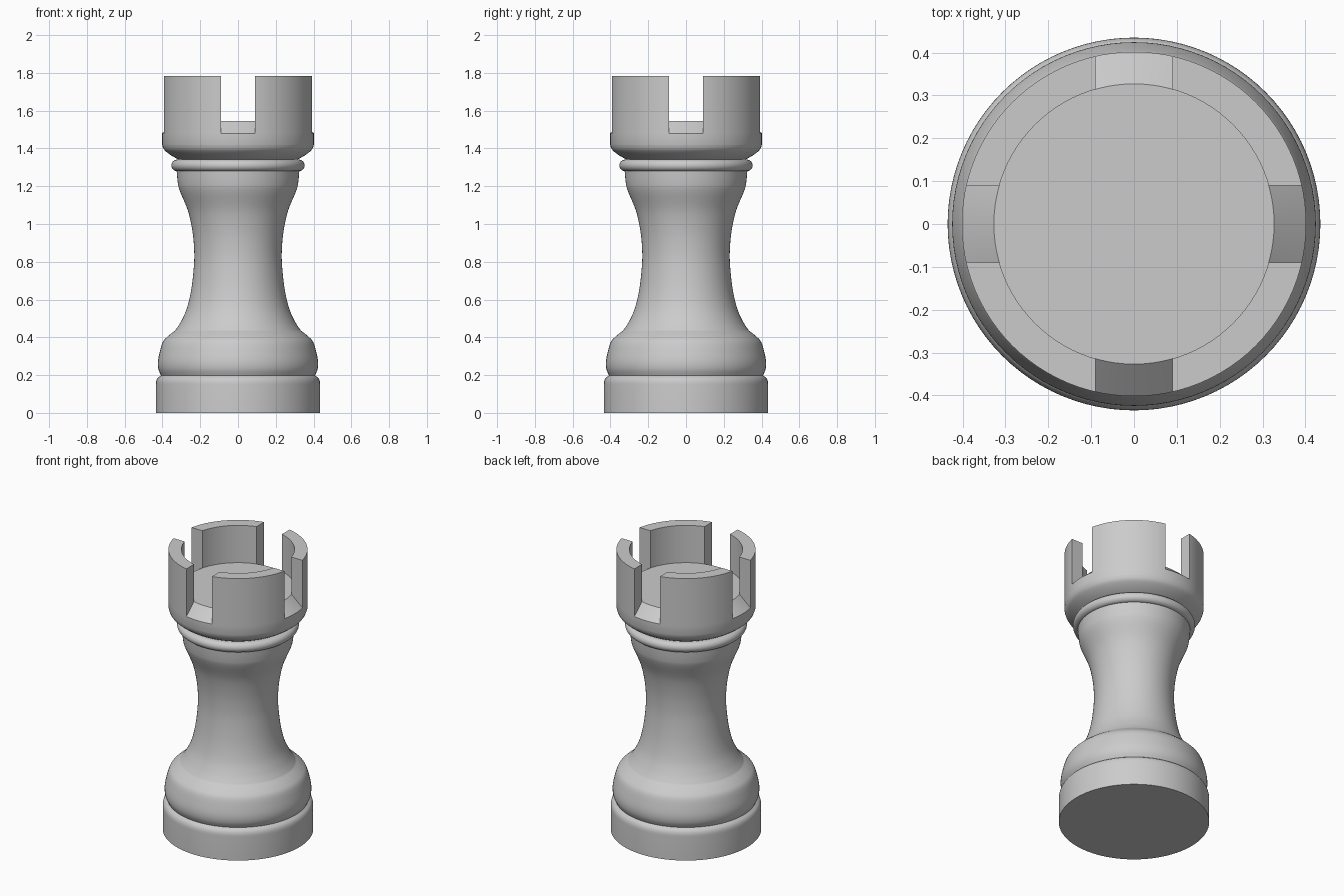
import bpy, math

if "Cube" in bpy.data.objects:
    bpy.data.objects.remove(bpy.data.objects["Cube"])

SEG = 96


def finish(ob):
    bpy.ops.object.select_all(action='DESELECT')
    ob.select_set(True)
    bpy.context.view_layer.objects.active = ob
    bpy.ops.object.shade_smooth_by_angle(angle=math.radians(30))


def lathe(name, profile, closed=False):
    """Revolve (radius, z) points around z; open profiles get flat caps."""
    n = len(profile)
    verts = [(r * math.cos(2 * math.pi * s / SEG), r * math.sin(2 * math.pi * s / SEG), z)
             for r, z in profile for s in range(SEG)]
    faces = []
    for i in range(n if closed else n - 1):
        a, b = i * SEG, ((i + 1) % n) * SEG
        for s in range(SEG):
            t = (s + 1) % SEG
            faces.append((a + s, a + t, b + t, b + s))
    if not closed:
        faces.append(tuple(reversed(range(SEG))))
        faces.append(tuple(range((n - 1) * SEG, n * SEG)))
    me = bpy.data.meshes.new(name)
    me.from_pydata(verts, [], faces)
    ob = bpy.data.objects.new(name, me)
    bpy.context.collection.objects.link(ob)
    return ob


def smooth(points, steps=6):
    """Catmull-Rom curve through profile points."""
    p = [points[0]] + points + [points[-1]]
    out = []
    for i in range(1, len(p) - 2):
        for k in range(steps):
            t = k / steps
            out.append(tuple(0.5 * (2 * b + (c - a) * t + (2 * a - 5 * b + 4 * c - d) * t * t
                                    + (3 * b - a - 3 * c + d) * t ** 3)
                             for a, b, c, d in zip(p[i - 1], p[i], p[i + 1], p[i + 2])))
    return out + [points[-1]]


# Base disc with rounded upper edge
finish(lathe("base", [(0.435, 0)] + smooth([(0.435, 0.15), (0.433, 0.168), (0.425, 0.185), (0.408, 0.198)], 3)))

# Bulging foot and waisted column
foot = smooth([(0.406, 0.195), (0.421, 0.23), (0.424, 0.27), (0.415, 0.32), (0.398, 0.375),
               (0.372, 0.405), (0.333, 0.436)])
column = smooth([(0.333, 0.436), (0.304, 0.48), (0.272, 0.55), (0.248, 0.65), (0.234, 0.77),
                 (0.232, 0.86), (0.241, 0.96), (0.265, 1.07), (0.308, 1.175), (0.319, 1.22), (0.325, 1.285)])
finish(lathe("column", foot + column[1:]))

# Collar ring under the head
collar = [(0.322 + 0.031 * math.cos(a), 1.31 + 0.031 * math.sin(a))
          for a in [math.pi * (k / 12 - 0.5) for k in range(13)]]
finish(lathe("collar", collar))

# Head bowl, with sloped sills around the sunken floor
bowl = smooth([(0.30, 1.335), (0.335, 1.352), (0.368, 1.373), (0.392, 1.395), (0.402, 1.42)], 4)
finish(lathe("head", bowl + [(0.402, 1.48), (0.327, 1.545)]))

# Battlement wall, cut into four by a cross of slots
wall = lathe("battlements", [(0.402, 1.475), (0.402, 1.783), (0.327, 1.783), (0.327, 1.53)], closed=True)
wall.data.flip_normals()
wall.data.update()
import bmesh
bm = bmesh.new()
bm.from_mesh(wall.data)
bmesh.ops.recalc_face_normals(bm, faces=bm.faces)
bm.to_mesh(wall.data)
bm.free()
for size in ((0.18, 1.2, 1), (1.2, 0.18, 1)):
    bpy.ops.mesh.primitive_cube_add(size=1, location=(0, 0, 1.7))
    cutter = bpy.context.object
    cutter.name = "slot_cutter"
    cutter.scale = size
    cutter.hide_render = True
    cutter.hide_set(True)
    mod = wall.modifiers.new("slot", 'BOOLEAN')
    mod.operation = 'DIFFERENCE'
    mod.solver = 'EXACT'
    mod.object = cutter
finish(wall)
